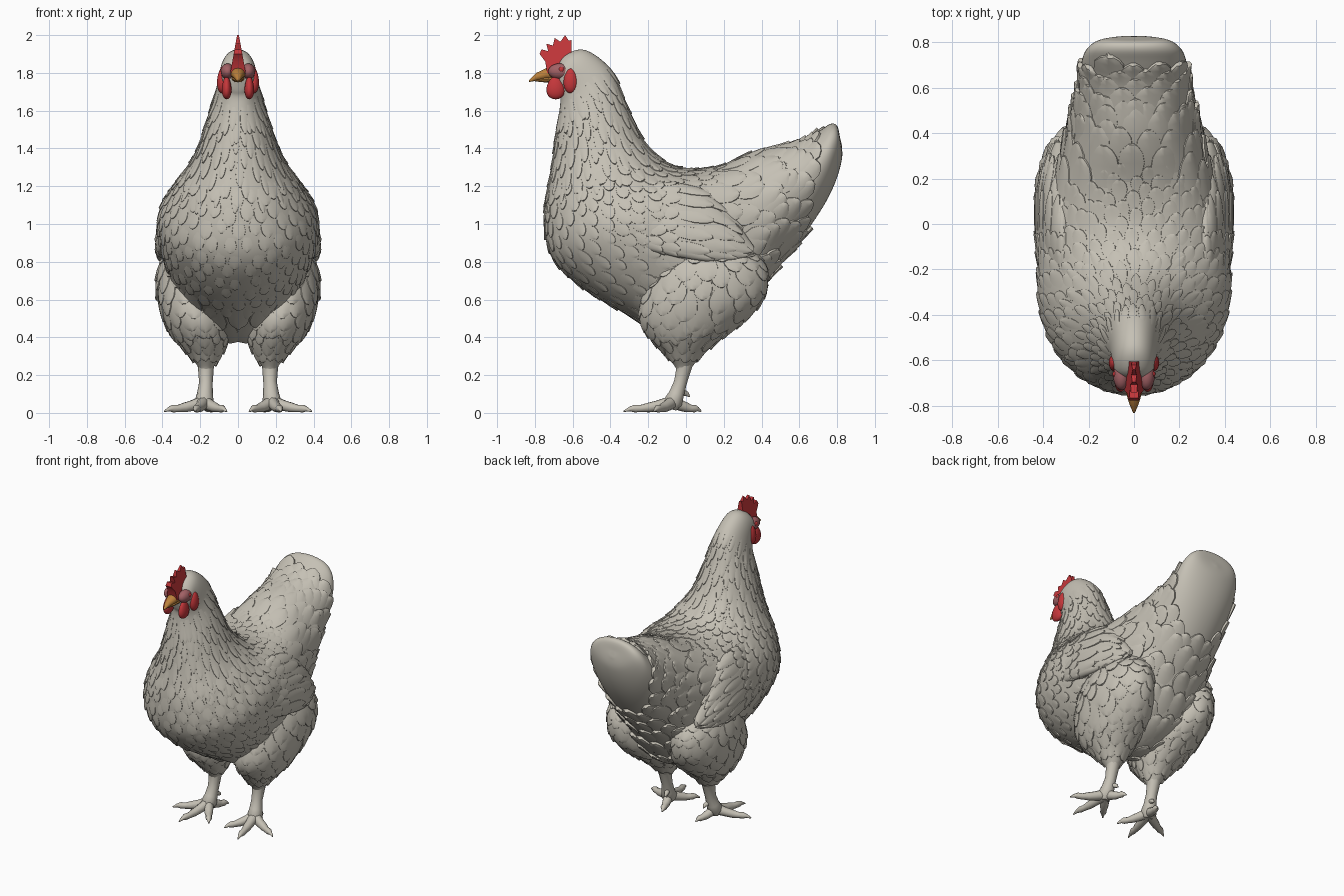
import bpy
import bmesh
import math
import random
from mathutils import Vector
from mathutils.bvhtree import BVHTree

random.seed(4)
if "Cube" in bpy.data.objects:
    bpy.data.objects.remove(bpy.data.objects["Cube"])


def material(name, rgb):
    m = bpy.data.materials.new(name)
    m.use_nodes = True
    m.diffuse_color = (*rgb, 1)
    m.node_tree.nodes["Principled BSDF"].inputs["Base Color"].default_value = (*rgb, 1)
    return m


CREAM = material("cream plumage", (0.56, 0.53, 0.46))
RED = material("comb red", (0.56, 0.038, 0.043))
PINK = material("dusky pink skin", (0.36, 0.12, 0.13))
ORANGE = material("beak orange", (0.5, 0.22, 0.045))


def finish(bm, name, mat, mirror=False, angle=40):
    mesh = bpy.data.meshes.new(name)
    bm.to_mesh(mesh)
    bm.free()
    ob = bpy.data.objects.new(name, mesh)
    bpy.context.collection.objects.link(ob)
    mesh.materials.append(mat)
    if mirror:
        ob.modifiers.new("mirror", "MIRROR").use_mirror_merge = False
    bpy.ops.object.select_all(action="DESELECT")
    ob.select_set(True)
    bpy.context.view_layer.objects.active = ob
    bpy.ops.object.shade_smooth_by_angle(angle=math.radians(angle))
    return ob


def sample(rows, u):
    """Smooth interpolation through a list of section rows."""
    u = min(max(u, 0), len(rows) - 1.0001)
    i, t = int(u), u - int(u)
    a, b, c, d = (rows[min(max(i + k, 0), len(rows) - 1)] for k in (-1, 0, 1, 2))
    return [0.5 * (2 * q + t * (r - p) + t * t * (2 * p - 5 * q + 4 * r - s)
                   + t ** 3 * (3 * (q - r) + s - p))
            for p, q, r, s in zip(a, b, c, d)]


def loft(shape, name, last, mirror=False, steps=60, sides=40):
    """Skin the rings of shape(u, angle); return a tree for placing feathers."""
    bm = bmesh.new()
    rings = [[bm.verts.new(shape(last * k / steps, math.tau * j / sides)) for j in range(sides)]
             for k in range(steps + 1)]
    for r, q in zip(rings, rings[1:]):
        for j in range(sides):
            n = (j + 1) % sides
            bm.faces.new((r[j], r[n], q[n], q[j]))
    bm.faces.new(rings[0])
    bm.faces.new(rings[-1])
    bmesh.ops.recalc_face_normals(bm, faces=bm.faces)
    bm.normal_update()
    tree = BVHTree.FromBMesh(bm)
    finish(bm, name, CREAM, mirror)
    return tree


ACROSS = (-1, -0.93, -0.5, 0, 0.5, 0.93, 1)
OUTLINE = ((0, 0.5), (0.25, 0.85), (0.5, 1), (0.75, 0.85), (0.9, 0.52), (0.97, 0.22), (1, 0.12))


def feather(bm, tree, root, direction, length, half, lift):
    """One raised leaf-shaped feather laid onto the surface."""
    spot, normal, _, _ = tree.find_nearest(root)
    direction = (direction - normal * direction.dot(normal)).normalized()
    side = normal.cross(direction)
    grid = []
    for t, w in OUTLINE:
        row = []
        for v in ACROSS:
            p, n, _, _ = tree.find_nearest(spot + direction * length * t + side * half * w * v)
            edge = abs(v) == 1 or t == 1
            h = -0.004 if edge else lift * t * (1 - 0.45 * v * v)
            row.append(bm.verts.new(p + n * h))
        grid.append(row)
    for a, b in zip(grid, grid[1:]):
        for j in range(len(ACROSS) - 1):
            bm.faces.new((a[j], b[j], b[j + 1], a[j + 1]))


def coat(name, shape, tree, bands, mirror=False):
    """Overlapping rows of feathers; band = start, end, rows, count, length, half width, lift."""
    bm = bmesh.new()
    for start, end, rows, count, length, half, lift in bands:
        for r in range(rows):
            for c in range(count):
                u = start + (end - start) * (r + random.uniform(-0.2, 0.2)) / max(rows - 1, 1)
                a = math.tau * (c + 0.5 * (r % 2) + random.uniform(-0.15, 0.15)) / count
                root = shape(u, a)
                size = random.uniform(0.85, 1.15)
                feather(bm, tree, root, shape(u + 0.05, a) - root, length * size, half * size, lift)
    finish(bm, name, CREAM, mirror)


# Body from head to tail: underside y z, top y z, half width
BODY = [
    (-0.70, 1.77, -0.685, 1.83, 0.025),
    (-0.68, 1.71, -0.64, 1.895, 0.078),
    (-0.665, 1.67, -0.53, 1.92, 0.095),
    (-0.67, 1.60, -0.39, 1.81, 0.115),
    (-0.69, 1.46, -0.31, 1.62, 0.165),
    (-0.715, 1.28, -0.22, 1.44, 0.23),
    (-0.75, 1.05, -0.11, 1.33, 0.335),
    (-0.715, 0.83, 0.0, 1.295, 0.41),
    (-0.55, 0.66, 0.10, 1.295, 0.425),
    (-0.29, 0.51, 0.20, 1.315, 0.405),
    (0.0, 0.38, 0.31, 1.36, 0.36),
    (0.27, 0.48, 0.42, 1.395, 0.31),
    (0.46, 0.74, 0.53, 1.415, 0.27),
    (0.615, 0.93, 0.63, 1.445, 0.24),
    (0.725, 1.09, 0.71, 1.495, 0.228),
    (0.79, 1.22, 0.765, 1.53, 0.20),
    (0.825, 1.34, 0.80, 1.52, 0.14),
    (0.825, 1.42, 0.815, 1.46, 0.02),
]
LAST = len(BODY) - 1


def body_shape(u, a):
    y0, z0, y1, z1, w = sample(BODY, u)
    s, c = math.sin(a), math.cos(a)
    w *= 1 + 0.4 * max(0, u / LAST - 0.5) * c
    return Vector((w * math.copysign(abs(s) ** 0.95, s),
                   (y0 + y1) / 2 + c * (y1 - y0) / 2, (z0 + z1) / 2 + c * (z1 - z0) / 2))


tree = loft(body_shape, "body", LAST, steps=85, sides=48)
coat("neck_feathers", body_shape, tree, [(2.8, 5.4, 8, 17, 0.14, 0.022, 0.009)])
coat("breast_feathers", body_shape, tree, [(5.4, 8.8, 10, 28, 0.09, 0.034, 0.009)])
coat("back_feathers", body_shape, tree, [(8.8, 10.6, 4, 20, 0.2, 0.065, 0.018)])
coat("tail_feathers", body_shape, tree, [(10.7, 12.5, 5, 16, 0.17, 0.065, 0.024)])

# Thighs: height, centre x y, radius x y
THIGH = [
    (0.95, 0.23, 0.08, 0.04, 0.07),
    (0.89, 0.24, 0.10, 0.11, 0.19),
    (0.81, 0.25, 0.115, 0.155, 0.27),
    (0.72, 0.25, 0.115, 0.178, 0.315),
    (0.60, 0.24, 0.09, 0.185, 0.325),
    (0.50, 0.213, 0.05, 0.182, 0.29),
    (0.40, 0.193, 0.015, 0.15, 0.20),
    (0.31, 0.175, -0.005, 0.09, 0.10),
    (0.25, 0.17, -0.01, 0.045, 0.05),
    (0.22, 0.17, -0.015, 0.03, 0.032),
]


def thigh_shape(u, a):
    z, x, y, rx, ry = sample(THIGH, u)
    return Vector((x + rx * math.sin(a), y + ry * math.cos(a), z + 0.06 * math.cos(a) * ry))


tree = loft(thigh_shape, "thigh", len(THIGH) - 1, True)
coat("thigh_feathers", thigh_shape, tree,
     [(1, 4.8, 7, 14, 0.15, 0.06, 0.014), (5, 6.6, 4, 11, 0.1, 0.035, 0.012)], True)

# Wings: y, centre z x, half height, half thickness
WING = [
    (-0.46, 1.03, 0.30, 0.03, 0.02),
    (-0.32, 1.04, 0.335, 0.14, 0.05),
    (-0.10, 1.03, 0.358, 0.19, 0.055),
    (0.10, 0.99, 0.358, 0.18, 0.055),
    (0.25, 0.92, 0.345, 0.11, 0.045),
    (0.36, 0.86, 0.33, 0.02, 0.015),
]


def wing_shape(u, a):
    y, z, x, h, w = sample(WING, u)
    return Vector((x + w * math.sin(a) - 0.25 * h * math.cos(a), y, z + h * math.cos(a)))


tree = loft(wing_shape, "wing", len(WING) - 1, True, 40, 32)
coat("wing_feathers", wing_shape, tree,
     [(0.7, 1.8, 4, 16, 0.11, 0.035, 0.01), (2.1, 3.2, 3, 13, 0.24, 0.036, 0.014)], True)


# Legs, toes and spurs as tapered tubes
def tube(name, points):
    for side, label in ((1, "left_"), (-1, "right_")):
        curve = bpy.data.curves.new(label + name, "CURVE")
        curve.dimensions = "3D"
        curve.bevel_depth = 1
        curve.bevel_resolution = 3
        curve.use_fill_caps = True
        line = curve.splines.new("POLY")
        line.points.add(len(points) - 1)
        for p, (x, y, z, r) in zip(line.points, points):
            p.co = (x * side, y, z, 1)
            p.radius = r
        curve.materials.append(CREAM)
        bpy.context.collection.objects.link(bpy.data.objects.new(label + name, curve))


tube("shank", [(0.17, 0, 0.31, 0.06), (0.17, -0.01, 0.24, 0.042), (0.17, -0.03, 0.16, 0.036),
               (0.175, -0.05, 0.10, 0.042), (0.18, -0.07, 0.055, 0.052), (0.18, -0.08, 0.02, 0.03)])
tube("spur", [(0.16, -0.02, 0.11, 0.018), (0.15, 0.005, 0.1, 0.013), (0.15, 0.02, 0.085, 0.003)])
ankle = Vector((0.18, -0.07, 0.05))
for toe, tip in (("inner", (0.06, -0.24)), ("middle", (0.23, -0.33)),
                 ("outer", (0.39, -0.17)), ("hind", (0.13, 0.08))):
    path = []
    for t, z, r in ((0, 0.058, 0.036), (0.3, 0.038, 0.029), (0.5, 0.028, 0.026), (0.65, 0.023, 0.02),
                    (0.78, 0.023, 0.021), (0.88, 0.02, 0.012), (1, 0.008, 0.004)):
        xy = ankle.lerp(Vector((*tip, 0)), t)
        path.append((xy.x, xy.y, z, r))
    tube(toe + "_toe", path)


# Head details
def blob(name, centre, radii, mat, droop=0):
    bm = bmesh.new()
    bmesh.ops.create_uvsphere(bm, u_segments=20, v_segments=12, radius=1)
    for v in bm.verts:
        wide = 1 - droop * v.co.z
        v.co = Vector([c + k * r * wide if i < 2 else c + k * r
                       for i, (c, k, r) in enumerate(zip(centre, v.co, radii))])
    finish(bm, name, mat, True)


blob("face_patch", (0.055, -0.668, 1.808), (0.036, 0.062, 0.042), PINK)
blob("eye", (0.084, -0.66, 1.818), (0.01, 0.014, 0.014), RED)
blob("earlobe", (0.085, -0.61, 1.758), (0.026, 0.038, 0.066), RED, droop=0.15)
blob("wattle", (0.06, -0.69, 1.722), (0.025, 0.048, 0.062), RED, droop=0.22)

# Serrated comb, thinner toward its points
COMB = [(-0.735, 1.80), (-0.745, 1.86), (-0.775, 1.90), (-0.765, 1.925), (-0.73, 1.915), (-0.74, 1.955),
        (-0.705, 1.945), (-0.695, 1.985), (-0.665, 1.965), (-0.64, 2.0), (-0.62, 1.97), (-0.605, 1.975),
        (-0.605, 1.91), (-0.64, 1.87), (-0.69, 1.80)]
bm = bmesh.new()
walls = [[bm.verts.new((s * (0.005 + 0.18 * (2 - z)), y, z)) for y, z in COMB] for s in (-1, 1)]
for wall in walls:
    bm.faces.new(wall)
for j in range(len(COMB)):
    n = (j + 1) % len(COMB)
    bm.faces.new((walls[0][j], walls[0][n], walls[1][n], walls[1][j]))
bmesh.ops.recalc_face_normals(bm, faces=bm.faces)
finish(bm, "comb", RED)


# Beak in two curved halves
def beak(name, rings):
    bm = bmesh.new()
    loops = [[bm.verts.new((w * math.sin(a), y, z + h * math.cos(a)))
              for a in (math.tau * j / 12 for j in range(12))] for y, z, w, h in rings]
    for r, q in zip(loops, loops[1:]):
        for j in range(12):
            bm.faces.new((r[j], r[j - 1], q[j - 1], q[j]))
    bm.faces.new(loops[0])
    bm.faces.new(loops[-1])
    bmesh.ops.recalc_face_normals(bm, faces=bm.faces)
    finish(bm, name, ORANGE)


beak("upper_beak", [(-0.68, 1.80, 0.045, 0.035), (-0.74, 1.795, 0.036, 0.03),
                    (-0.79, 1.78, 0.021, 0.021), (-0.83, 1.757, 0.004, 0.005)])
beak("lower_beak", [(-0.68, 1.77, 0.035, 0.02), (-0.75, 1.765, 0.025, 0.015), (-0.80, 1.76, 0.006, 0.005)])
